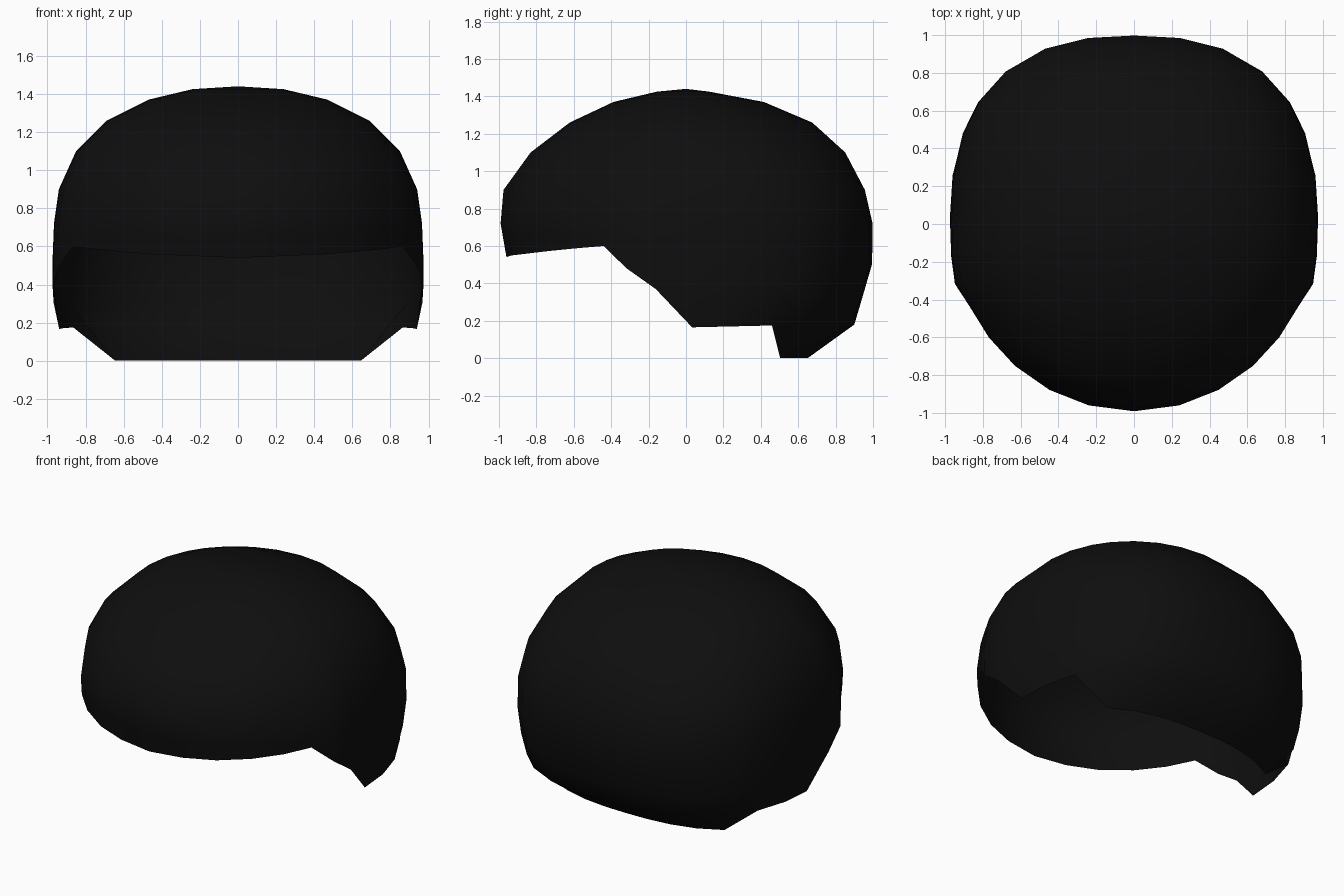
import bpy, bmesh
from math import radians, sin, cos
from mathutils import Vector

cube = bpy.data.objects.get("Cube")
if cube:
    bpy.data.objects.remove(cube)

black = bpy.data.materials.new("soft_black")
black.use_nodes = True
colour = (0.0045, 0.0045, 0.0045, 1)
black.diffuse_color = colour
shader = black.node_tree.nodes["Principled BSDF"]
shader.inputs["Base Color"].default_value = colour
shader.inputs["Roughness"].default_value = 0.9


def lerp_table(table, key):
    """Piecewise linear lookup in an ascending list of (key, value)."""
    if key <= table[0][0]:
        return table[0][1]
    for (k0, v0), (k1, v1) in zip(table, table[1:]):
        if key <= k1:
            return v0 + (v1 - v0) * (key - k0) / (k1 - k0)
    return table[-1][1]


# Dome outlines: (height, distance from the middle)
side = [(0, .87), (.17, .94), (.27, .965), (.4, .975), (.69, .97), (.9, .94),
        (1.1, .85), (1.26, .69), (1.37, .47), (1.425, .24), (1.44, 0)]
back = [(0, .65), (.18, .9), (.5, .995), (.71, 1), (.97, .94),
        (1.19, .79), (1.33, .56), (1.405, .29), (1.44, 0)]
front = [(.17, .92), (.54, .96), (.77, 1), (.93, .97),
         (1.15, .79), (1.32, .53), (1.415, .26), (1.44, 0)]

# Hairline: (angle from the side towards the back, height)
hairline = [(-90, .54), (-60, .56), (-27, .6), (-18.5, .48), (-9.5, .37),
            (2, .165), (28, .175), (38, 0), (90, 0)]
angles = [-90, -76, -63, -50, -38, -27, -18.5, -9.5, 2, 15, 28, 38, 50, 63, 76, 90]
crown_heights = [1.425, 1.37, 1.26, 1.1, .9, .72]
skirt_steps = [.3, .55, .75, 1]


def dome_point(angle, z):
    """Point on the rounded-square cross-section at a height."""
    c, s = cos(radians(angle)), sin(radians(angle))
    power = 2
    if angle > -25:
        power += .5 * min(1, max(0, (1.3 - z) / .5))
    depth = lerp_table(back if s > 0 else front, z)
    reach = (abs(c / lerp_table(side, z)) ** power + abs(s / depth) ** power) ** (-1 / power)
    return Vector((0 if abs(angle) == 90 else c * reach, s * reach, z))


# Half of the open hair shell, from the crown down to the hairline
bm = bmesh.new()
crown = bm.verts.new((0, 0, 1.44))
columns = []
for angle in angles:
    rim = lerp_table(hairline, angle)
    low = crown_heights[-1]
    heights = crown_heights + [low + (rim - low) * f for f in skirt_steps]
    columns.append([bm.verts.new(dome_point(angle, z)) for z in heights])
for a, b in zip(columns, columns[1:]):
    bm.faces.new((crown, a[0], b[0]))
    for i in range(len(a) - 1):
        bm.faces.new((a[i], a[i + 1], b[i + 1], b[i]))

mesh = bpy.data.meshes.new("hair_shell")
bm.to_mesh(mesh)
bm.free()
mesh.materials.append(black)
mesh.shade_smooth()

hair = bpy.data.objects.new("hair_shell", mesh)
bpy.context.collection.objects.link(hair)

# Other half
mirror = hair.modifiers.new("mirror", 'MIRROR')
mirror.use_clip = True
mirror.merge_threshold = .002
